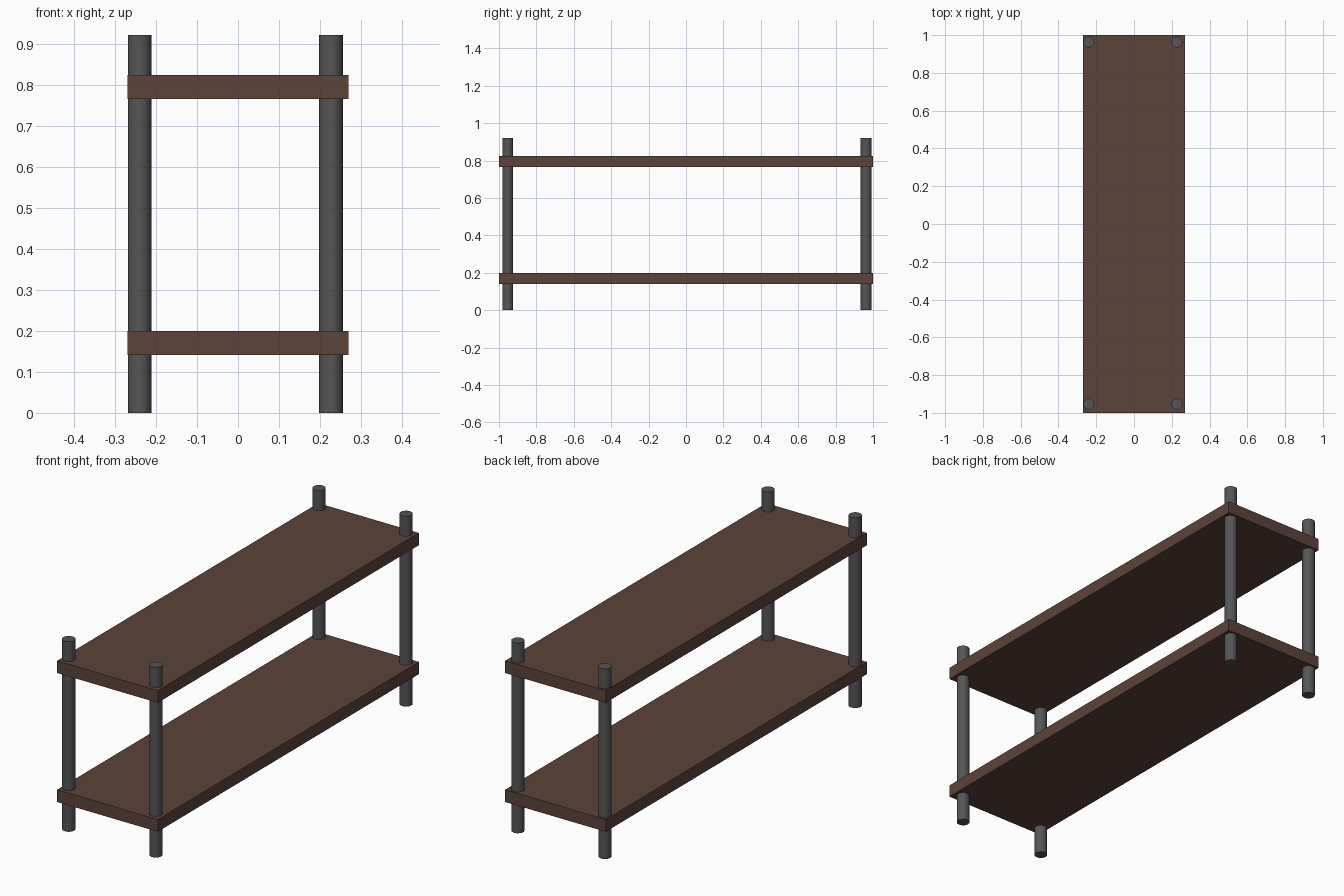
import bpy
import math

if "Cube" in bpy.data.objects:
    bpy.data.objects.remove(bpy.data.objects["Cube"])


def material(name, rgb):
    m = bpy.data.materials.new(name)
    m.diffuse_color = (*rgb, 1.0)
    m.use_nodes = True
    m.node_tree.nodes["Principled BSDF"].inputs["Base Color"].default_value = m.diffuse_color
    return m


wood = material("dark brown wood", (0.105, 0.056, 0.042))
metal = material("dark grey metal", (0.091, 0.091, 0.091))


def shelf(name, z0, z1):
    bpy.ops.mesh.primitive_cube_add(size=1, location=(0, 0, (z0 + z1) / 2))
    ob = bpy.context.object
    ob.name = name
    ob.scale = (0.54, 2.0, z1 - z0)
    bpy.ops.object.transform_apply(location=False, rotation=False, scale=True)
    ob.data.materials.append(wood)


def post(name, x, y, height=0.922):
    bpy.ops.mesh.primitive_cylinder_add(vertices=32, radius=0.029, depth=height,
                                        location=(x, y, height / 2))
    ob = bpy.context.object
    ob.name = name
    ob.data.materials.append(metal)
    bpy.ops.object.shade_smooth_by_angle(angle=math.radians(30))


# Two long boards
shelf("lower_shelf", 0.141, 0.2)
shelf("upper_shelf", 0.766, 0.825)

# Four round posts running through the boards, set slightly off centre
for side, x in (("left", -0.24), ("right", 0.227)):
    for end, y in (("front", -0.953), ("back", 0.963)):
        post(f"{end}_{side}_post", x, y)
